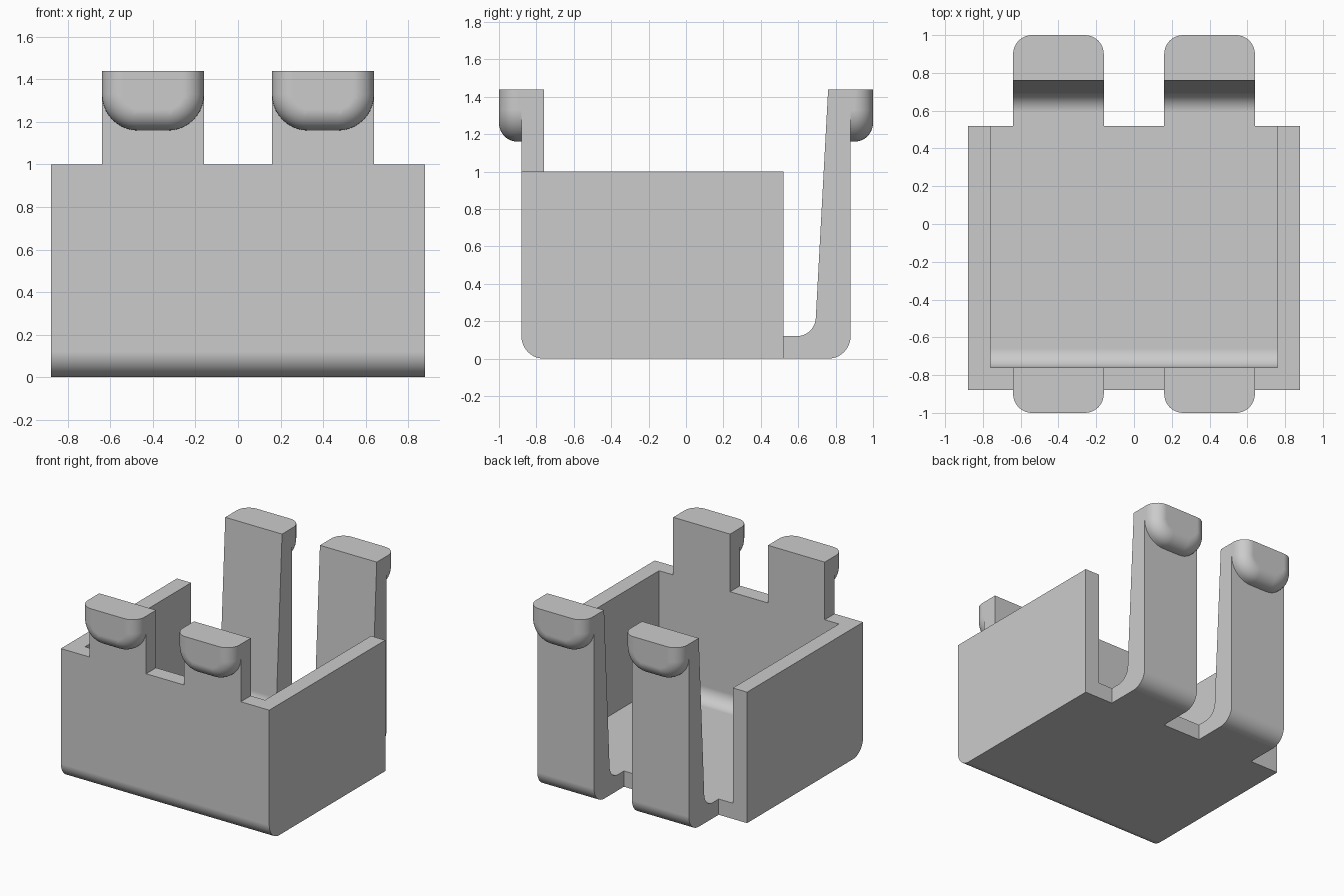
import bpy, bmesh, math

if "Cube" in bpy.data.objects:
    bpy.data.objects.remove(bpy.data.objects["Cube"])

plastic = bpy.data.materials.new("grey plastic")
plastic.diffuse_color = (0.6, 0.6, 0.6, 1)
plastic.use_nodes = True
plastic.node_tree.nodes["Principled BSDF"].inputs["Base Color"].default_value = plastic.diffuse_color


def arc(cy, cz, r, a0, a1, n=10):
    """Points on an arc, angles in degrees."""
    return [(cy + r * math.cos(math.radians(a0 + (a1 - a0) * i / n)),
             cz + r * math.sin(math.radians(a0 + (a1 - a0) * i / n))) for i in range(n + 1)]


def loft(name, rings):
    """Closed solid through matching rings of 3D points."""
    bm = bmesh.new()
    loops = [[bm.verts.new(p) for p in ring] for ring in rings]
    for a, b in zip(loops, loops[1:]):
        for i in range(len(a)):
            j = (i + 1) % len(a)
            bm.faces.new((a[i], a[j], b[j], b[i]))
    bm.faces.new(loops[0][::-1])
    bm.faces.new(loops[-1])
    bmesh.ops.recalc_face_normals(bm, faces=bm.faces)
    mesh = bpy.data.meshes.new(name)
    bm.to_mesh(mesh)
    bm.free()
    mesh.materials.append(plastic)
    obj = bpy.data.objects.new(name, mesh)
    bpy.context.collection.objects.link(obj)
    return obj


def extrude_x(name, profile, x0, x1):
    return loft(name, [[(x, y, z) for y, z in profile] for x in (x0, x1)])


def knob(name, cx, side):
    """Rounded catch, bulging towards side * y."""
    steps = [(0.82, 0)] + [(0.90 + 0.1 * math.sin(t), 0.1 * (1 - math.cos(t)))
                           for t in (math.pi / 2 * i / 10 for i in range(11))]
    rings = []
    for y, inset in steps:
        r = 0.17 - inset
        outline = ([(-0.24 + inset, 1.44)] + arc(-0.07, 1.33, r, 180, 270)
                   + arc(0.07, 1.33, r, 270, 360) + [(0.24 - inset, 1.44)])
        rings.append([(cx + x, side * y, z) for x, z in outline])
    return loft(name, rings)


front_corner = arc(-0.76, 0.12, 0.12, 180, 270)

# Front wall and floor, with a rounded inside corner
body = extrude_x("holder_body", [(-0.88, 1.0)] + front_corner + [(0.52, 0), (0.52, 0.12)]
                 + arc(-0.66, 0.22, 0.10, 270, 180) + [(-0.76, 1.0)], -0.88, 0.88)
parts = []

# Side walls
wall = [(-0.88, 1.0)] + front_corner + [(0.52, 0), (0.52, 1.0)]
for x0, x1, label in ((-0.88, -0.76, "left"), (0.76, 0.88, "right")):
    parts.append(extrude_x(label + "_wall", wall, x0, x1))

# Front tabs, tapered rear clips and their catches
tab = [(-0.88, 0.8), (-0.76, 0.8), (-0.76, 1.44), (-0.88, 1.44)]
clip = ([(0.3, 0), (0.76, 0)] + arc(0.76, 0.12, 0.12, 270, 360) + [(0.88, 1.44), (0.76, 1.44)]
        + arc(0.592, 0.222, 0.102, -3, -90) + [(0.3, 0.12)])
for cx, label in ((-0.4, "left"), (0.4, "right")):
    parts.append(extrude_x(label + "_front_tab", tab, cx - 0.24, cx + 0.24))
    parts.append(extrude_x(label + "_rear_clip", clip, cx - 0.24, cx + 0.24))
    parts.append(knob(label + "_front_knob", cx, -1))
    parts.append(knob(label + "_rear_knob", cx, 1))

# Fuse everything into one moulded piece
bpy.context.view_layer.objects.active = body
body.select_set(True)
for part in parts:
    mod = body.modifiers.new("fuse", 'BOOLEAN')
    mod.operation, mod.solver, mod.object = 'UNION', 'EXACT', part
    bpy.ops.object.modifier_apply(modifier=mod.name)
    bpy.data.objects.remove(part)

# Merge coplanar faces, then smooth the curves only
bm = bmesh.new()
bm.from_mesh(body.data)
bmesh.ops.remove_doubles(bm, verts=bm.verts, dist=0.0005)
bmesh.ops.dissolve_limit(bm, angle_limit=math.radians(0.5), verts=bm.verts, edges=bm.edges)
bm.to_mesh(body.data)
bm.free()
bpy.ops.object.shade_smooth_by_angle(angle=math.radians(30))
weighted = body.modifiers.new("flat_face_normals", 'WEIGHTED_NORMAL')
weighted.keep_sharp = True
